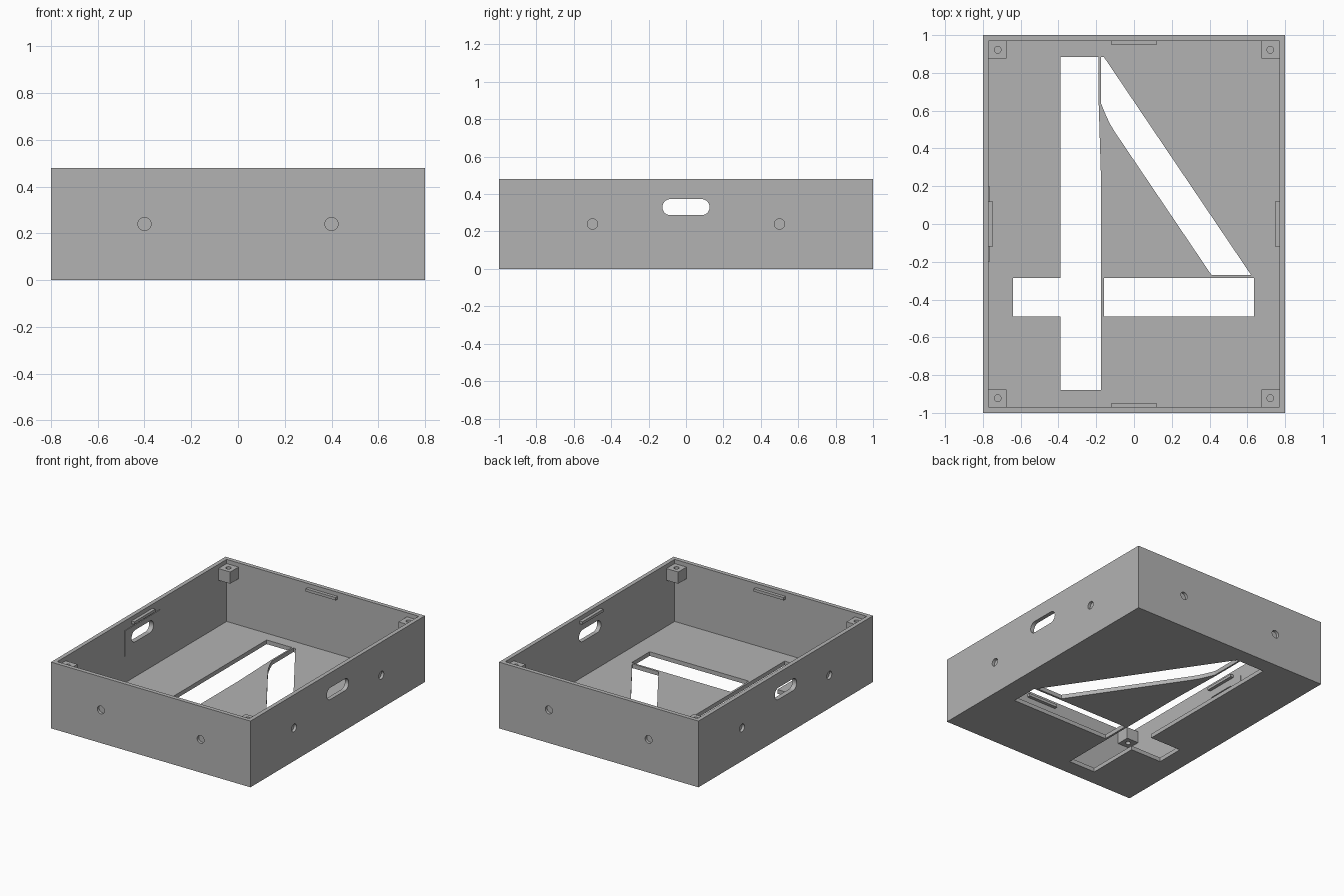
import bpy, bmesh, math
from mathutils import Matrix, Vector

if "Cube" in bpy.data.objects:
    bpy.data.objects.remove(bpy.data.objects["Cube"], do_unlink=True)

W, D, H, T = 0.8, 1.0, 0.48, 0.03    # half width, half depth, height, wall
LID = 0.45                           # level of the lid supports

grey = bpy.data.materials.new("plain grey")
grey.use_nodes = True
colour = (0.45, 0.45, 0.45, 1)
grey.diffuse_color = colour
grey.node_tree.nodes["Principled BSDF"].inputs["Base Color"].default_value = colour


def finish(name, bm):
    bmesh.ops.recalc_face_normals(bm, faces=bm.faces)
    mesh = bpy.data.meshes.new(name)
    bm.to_mesh(mesh)
    bm.free()
    mesh.materials.append(grey)
    ob = bpy.data.objects.new(name, mesh)
    bpy.context.collection.objects.link(ob)
    return ob


def box(name, x0, x1, y0, y1, z0, z1):
    bm = bmesh.new()
    size = Vector((x1 - x0, y1 - y0, z1 - z0))
    centre = Vector((x0 + x1, y0 + y1, z0 + z1)) / 2
    bmesh.ops.create_cube(bm, size=1, matrix=Matrix.Translation(centre) @ Matrix.Diagonal(size).to_4x4())
    return finish(name, bm)


def prism(name, points, start, end, axis="z"):
    """Extrude a flat outline along one axis."""
    place = {"x": lambda a, b, c: (c, a, b),
             "y": lambda a, b, c: (a, c, b),
             "z": lambda a, b, c: (a, b, c)}[axis]
    bm = bmesh.new()
    face = bm.faces.new([bm.verts.new(place(a, b, start)) for a, b in points])
    move = Vector(place(0, 0, end - start))
    new = bmesh.ops.extrude_face_region(bm, geom=[face])["geom"]
    bmesh.ops.translate(bm, vec=move, verts=[g for g in new if isinstance(g, bmesh.types.BMVert)])
    return finish(name, bm)


def capsule(a, b, radius, straight=0, n=32):
    """Circle, or a rounded slot when straight is above zero."""
    pts = []
    for i in range(n):
        t = 2 * math.pi * (i + 0.5) / n
        side = math.copysign(straight, math.cos(t))
        pts.append((a + side + radius * math.cos(t), b + radius * math.sin(t)))
    return pts


def cut(ob, cutters):
    for c in cutters:
        c.hide_render = True
        mod = ob.modifiers.new("cut", "BOOLEAN")
        mod.operation, mod.solver, mod.object = "DIFFERENCE", "EXACT", c
        with bpy.context.temp_override(object=ob, active_object=ob):
            bpy.ops.object.modifier_apply(modifier=mod.name)
        bpy.data.objects.remove(c, do_unlink=True)


# Open tray
tray = box("tray", -W, W, -D, D, 0, H)
cutters = [box("cavity", -W + T, W - T, -D + T, D - T, T, H + 0.2)]

# Floor openings: crossed slot, bar slot and diagonal slot
crossed = [(-0.39, 0.885), (-0.39, -0.285), (-0.64, -0.285), (-0.64, -0.49),
           (-0.39, -0.49), (-0.39, -0.88), (-0.175, -0.88), (-0.175, 0.25),
           (-0.187, 0.64), (-0.187, 0.885)]
bar = [(-0.16, -0.285), (-0.16, -0.49), (0.635, -0.49), (0.635, -0.285)]
diagonal = [(-0.175, 0.885), (-0.175, 0.64), (-0.155, 0.59), (-0.13, 0.535),
            (-0.10, 0.485), (0.41, -0.27), (0.62, -0.27), (-0.16, 0.885)]
for outline in (crossed, bar, diagonal):
    cutters.append(prism("floor_opening", outline, -0.1, 0.1))

# Shallow round sockets on all four sides
for s in (-1, 1):
    for p in (-1, 1):
        cutters.append(prism("socket", capsule(p * 0.4, 0.24, 0.028), s * (D - 0.02), s * (D + 0.1), "y"))
        cutters.append(prism("socket", capsule(p * 0.5, 0.24, 0.028), s * (W - 0.02), s * (W + 0.1), "x"))

# Hand slots through the long walls
handle = capsule(0, 0.33, 0.043, 0.083)
for s in (-1, 1):
    cutters.append(prism("hand_slot", handle, s * (W - 0.1), s * (W + 0.1), "x"))
cut(tray, cutters)

# Thin plate around the hand slot inside one long wall
plate = box("inner_plate", -W + T, -W + T + 0.005, -0.2, 0.2, 0.225, 0.41)
cut(plate, [prism("plate_slot", handle, -W - 0.1, -W + 0.1, "x")])

# Corner blocks with screw holes
for sx, nx in ((-1, "right"), (1, "left")):
    for sy, ny in ((-1, "front"), (1, "back")):
        xs = sorted((sx * 0.675, sx * (W - T)))
        ys = sorted((sy * 0.875, sy * (D - T)))
        block = box(f"{ny}_{nx}_corner_block", *xs, *ys, LID - 0.085, LID)
        cut(block, [prism("screw_hole", capsule(sx * 0.722, sy * 0.922, 0.018, n=24), 0.3, 0.5)])

# Lid ledges in the middle of each wall
for s, nx, ny in ((-1, "right", "front"), (1, "left", "back")):
    ys = sorted((s * (D - T - 0.023), s * (D - T)))
    xs = sorted((s * (W - T - 0.023), s * (W - T)))
    box(f"{ny}_ledge", -0.12, 0.12, *ys, LID - 0.02, LID)
    box(f"{nx}_ledge", *xs, -0.12, 0.12, LID - 0.02, LID)
